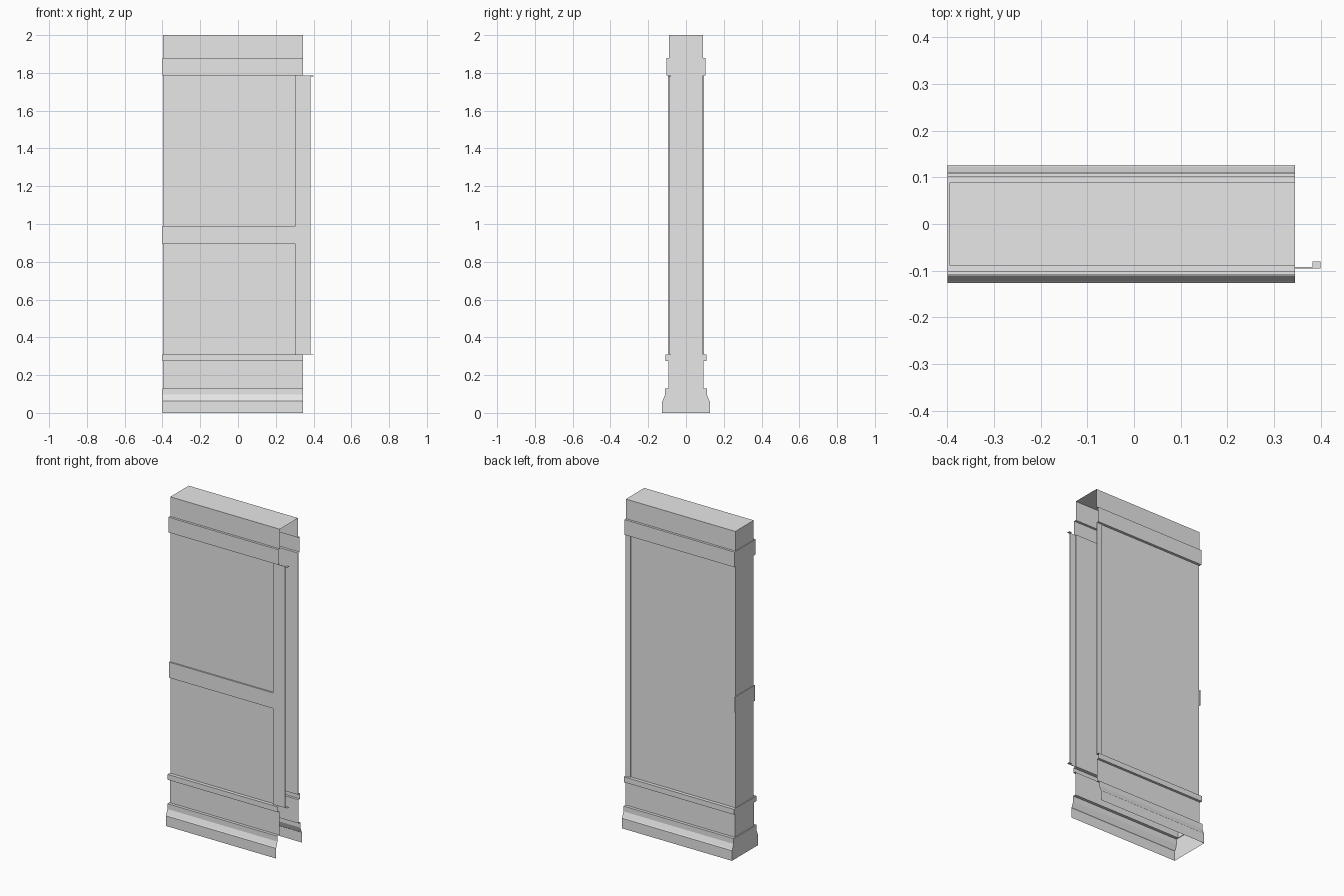
import bpy
import bmesh

cube = bpy.data.objects.get("Cube")
if cube:
    bpy.data.objects.remove(cube, do_unlink=True)

grey = bpy.data.materials.new("plain_grey")
grey.use_nodes = True
COLOUR = (0.8, 0.8, 0.8, 1)
grey.diffuse_color = COLOUR
grey.node_tree.nodes["Principled BSDF"].inputs["Base Color"].default_value = COLOUR

OPEN_X = 0.345    # open end of the wall
BODY_X = -0.396   # closed end of the wall
TRIM_X = -0.4     # closed end of the mouldings


def finish(name, bm):
    mesh = bpy.data.meshes.new(name)
    bm.to_mesh(mesh)
    bm.free()
    mesh.materials.append(grey)
    obj = bpy.data.objects.new(name, mesh)
    bpy.context.collection.objects.link(obj)
    return obj


def box(name, x, y, z):
    bm = bmesh.new()
    bmesh.ops.create_cube(bm, size=1)
    for v in bm.verts:
        for axis, (low, high) in enumerate((x, y, z)):
            v.co[axis] = high if v.co[axis] > 0 else low
    return finish(name, bm)


# Wall shell: a U-shaped outline lofted up the moulding profile, open at +x and below
profile = [  # height, half depth, closed end
    (0, 0.127, TRIM_X), (0.062, 0.127, TRIM_X),
    (0.066, 0.123, TRIM_X), (0.097, 0.111, TRIM_X),
    (0.13, 0.111, TRIM_X), (0.13, 0.093, BODY_X),
    (0.275, 0.093, BODY_X), (0.275, 0.108, TRIM_X),
    (0.308, 0.108, TRIM_X), (0.308, 0.087, BODY_X),
    (1.787, 0.087, BODY_X), (1.787, 0.103, TRIM_X),
    (1.88, 0.103, TRIM_X), (1.88, 0.089, BODY_X),
    (2, 0.089, BODY_X),
]
bm = bmesh.new()
rows = [[bm.verts.new(p) for p in ((OPEN_X, -d, z), (end, -d, z),
                                   (end, d, z), (OPEN_X, d, z))]
        for z, d, end in profile]
for low, high in zip(rows, rows[1:]):
    for i in range(3):
        bm.faces.new((low[i + 1], low[i], high[i], high[i + 1]))
bm.faces.new(reversed(rows[-1]))
finish("wall_shell", bm)

# Middle rail on the front and around the closed end
RAIL_Z = (0.895, 0.99)
box("front_rail", (TRIM_X, 0.305), (-0.096, -0.087), RAIL_Z)
box("end_rail", (TRIM_X, BODY_X), (-0.096, 0.096), RAIL_Z)

# Upright strips beside the open end
PANEL_Z = (0.308, 1.785)
box("front_stile", (0.305, OPEN_X), (-0.095, -0.087), PANEL_Z)
box("back_stile", (0.311, OPEN_X), (0.087, 0.094), PANEL_Z)

# Thin flange beyond the open end, with a small tab at each end
box("front_flange", (OPEN_X, 0.385), (-0.095, -0.092), PANEL_Z)
for name, z in (("lower_tab", PANEL_Z[0]), ("upper_tab", PANEL_Z[1] - 0.004)):
    box(name, (0.383, 0.4), (-0.095, -0.08), (z, z + 0.004))
